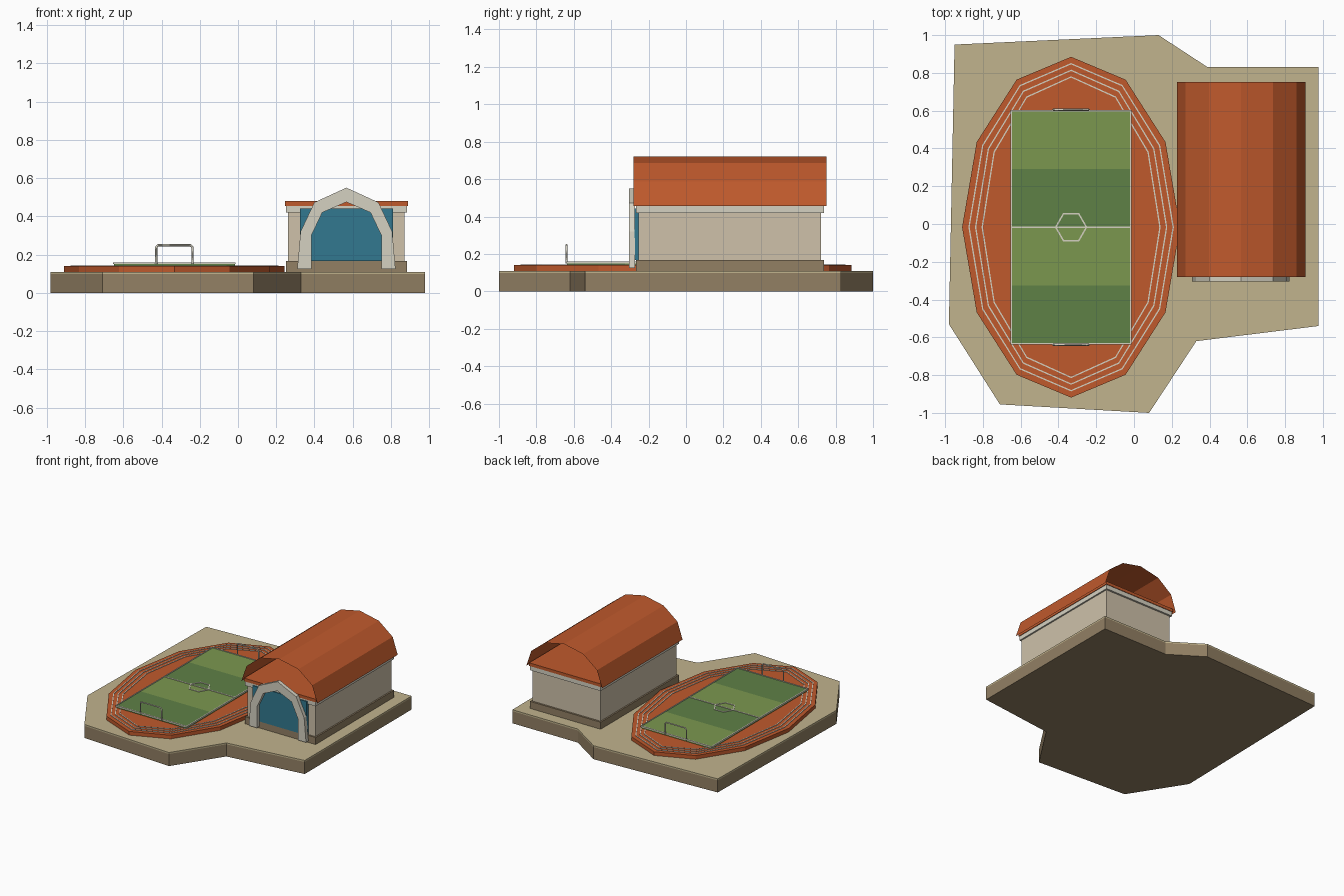
import bpy, bmesh
from math import cos, sin, pi

if "Cube" in bpy.data.objects:
    bpy.data.objects.remove(bpy.data.objects["Cube"])


def material(name, r, g, b):
    m = bpy.data.materials.new(name)
    m.diffuse_color = tuple((c / 255) ** 2.2 for c in (r, g, b)) + (1,)
    m.use_nodes = True
    m.node_tree.nodes["Principled BSDF"].inputs["Base Color"].default_value = m.diffuse_color
    return m


ORANGE = material("terracotta", 190, 90, 48)
SAND = material("sand", 192, 178, 140)
EARTH = material("earth", 145, 127, 100)
WALL = material("wall_cream", 205, 192, 168)
TRIM = material("trim_grey", 212, 208, 192)
GLASS = material("blue_glass", 54, 120, 142)
GRASS = material("light_grass", 122, 150, 80)
GRASS_DARK = material("dark_grass", 95, 128, 72)


def finish(bm, name, mat):
    bmesh.ops.recalc_face_normals(bm, faces=bm.faces)
    mesh = bpy.data.meshes.new(name)
    bm.to_mesh(mesh)
    bm.free()
    mesh.materials.append(mat)
    ob = bpy.data.objects.new(name, mesh)
    bpy.context.collection.objects.link(ob)
    return ob


def prism(name, pts, z0, z1, mat):
    """Outline in x, y raised from z0 to z1."""
    bm = bmesh.new()
    face = bm.faces.new([bm.verts.new((x, y, z0)) for x, y in pts])
    ext = bmesh.ops.extrude_face_region(bm, geom=[face])["geom"]
    bmesh.ops.translate(bm, vec=(0, 0, z1 - z0),
                        verts=[g for g in ext if isinstance(g, bmesh.types.BMVert)])
    return finish(bm, name, mat)


def box(name, x0, x1, y0, y1, z0, z1, mat):
    return prism(name, [(x0, y0), (x1, y0), (x1, y1), (x0, y1)], z0, z1, mat)


def ring(name, outer, inner, z0, z1, mat):
    """Closed band between two matching outlines."""
    bm = bmesh.new()
    loops = [[bm.verts.new((x, y, z)) for x, y in pts]
             for pts, z in ((outer, z0), (outer, z1), (inner, z1), (inner, z0))]
    n = len(outer)
    for k in range(4):
        a, b = loops[k], loops[(k + 1) % 4]
        for i in range(n):
            j = (i + 1) % n
            bm.faces.new((a[i], a[j], b[j], b[i]))
    return finish(bm, name, mat)


FX, FY = -0.333, -0.017


def oval(rx, ry, n):
    return [(FX + rx * cos(2 * pi * i / n), FY + ry * sin(2 * pi * i / n)) for i in range(n)]


def rect(hx, hy):
    return [(FX + sx * hx, FY + sy * hy) for sx, sy in ((1, 1), (-1, 1), (-1, -1), (1, -1))]


# Ground slab with sand cap
ground = [(-0.95, 0.95), (0.13, 1.0), (0.39, 0.83), (0.977, 0.83), (0.977, -0.54),
          (0.33, -0.62), (0.08, -1.0), (-0.71, -0.955), (-0.98, -0.53)]
prism("ground_slab", ground, 0, 0.098, EARTH)
prism("ground_cap", ground, 0.098, 0.11, SAND)

# Running track and lane lines
prism("running_track", oval(0.577, 0.902, 12), 0.11, 0.14, ORANGE)
for i in range(3):
    d = 0.033 + 0.035 * i
    ring(f"lane_line_{i + 1}", oval(0.577 - d, 0.902 - d, 12),
         oval(0.570 - d, 0.895 - d, 12), 0.138, 0.144, TRIM)

# Striped pitch with markings
HX, HY = 0.317, 0.618
for i in range(4):
    y = FY - HY + i * HY / 2
    box(f"pitch_stripe_{i + 1}", FX - HX, FX + HX, y, y + HY / 2, 0.14, 0.155,
        GRASS if i % 2 else GRASS_DARK)
ring("pitch_border", rect(HX + 0.003, HY + 0.003), rect(HX - 0.005, HY - 0.005), 0.15, 0.159, TRIM)
box("halfway_line", FX - HX, FX + HX, FY - 0.004, FY + 0.004, 0.154, 0.159, TRIM)
ring("centre_circle", oval(0.086, 0.086, 6), oval(0.077, 0.077, 6), 0.154, 0.159, TRIM)

# Goals: bent tubes at both ends
for name, s in (("front_goal", -1), ("back_goal", 1)):
    y = FY + s * (HY + 0.004)
    path = [(-0.095, 0.15), (-0.095, 0.238), (-0.085, 0.249),
            (0.085, 0.249), (0.095, 0.238), (0.095, 0.15)]
    cu = bpy.data.curves.new(name, 'CURVE')
    cu.dimensions = '3D'
    cu.bevel_depth = 0.006
    cu.bevel_resolution = 0
    cu.use_fill_caps = True
    sp = cu.splines.new('POLY')
    sp.points.add(len(path) - 1)
    for p, (x, z) in zip(sp.points, path):
        p.co = (FX + x, y, z, 1)
    cu.materials.append(TRIM)
    bpy.context.collection.objects.link(bpy.data.objects.new(name, cu))

# Hall body
CX = 0.567
box("hall_plinth", CX - 0.317, CX + 0.317, -0.268, 0.737, 0.11, 0.167, EARTH)
box("hall_walls", CX - 0.305, CX + 0.305, -0.255, 0.722, 0.167, 0.42, WALL)
box("hall_cornice", CX - 0.317, CX + 0.317, -0.268, 0.737, 0.42, 0.455, TRIM)
box("roof_eave_slab", CX - 0.322, CX + 0.322, -0.272, 0.741, 0.455, 0.48, ORANGE)
box("front_glazing", CX - 0.243, CX + 0.243, -0.276, -0.25, 0.167, 0.442, GLASS)

# Open-ended barrel roof shell
bm = bmesh.new()
rows = [[bm.verts.new((CX + 0.34 * cos(a * pi / 6), y, 0.455 + 0.267 * sin(a * pi / 6)))
         for y in (-0.28, 0.752)] for a in range(7)]
for a, b in zip(rows, rows[1:]):
    bm.faces.new((a[0], a[1], b[1], b[0]))
roof = finish(bm, "barrel_roof", ORANGE)
if roof.data.polygons[2].normal.z < 0:
    roof.data.flip_normals()

# Entrance arch: half profile mirrored, given depth along y
outer = [(0.257, 0.125), (0.240, 0.32), (0.168, 0.473), (0, 0.55)]
inner = [(0.183, 0.125), (0.183, 0.30), (0.126, 0.42), (0, 0.475)]
bm = bmesh.new()


def arch_loop(half, y):
    full = half + [(-x, z) for x, z in half[-2::-1]]
    return [bm.verts.new((CX + x, y, z)) for x, z in full]


loops = [arch_loop(outer, -0.305), arch_loop(outer, -0.274),
         arch_loop(inner, -0.274), arch_loop(inner, -0.305)]
for k in range(4):
    a, b = loops[k], loops[(k + 1) % 4]
    for i in range(6):
        bm.faces.new((a[i], a[i + 1], b[i + 1], b[i]))
for i in (0, 6):
    bm.faces.new([l[i] for l in loops])
finish(bm, "entrance_arch", TRIM)
